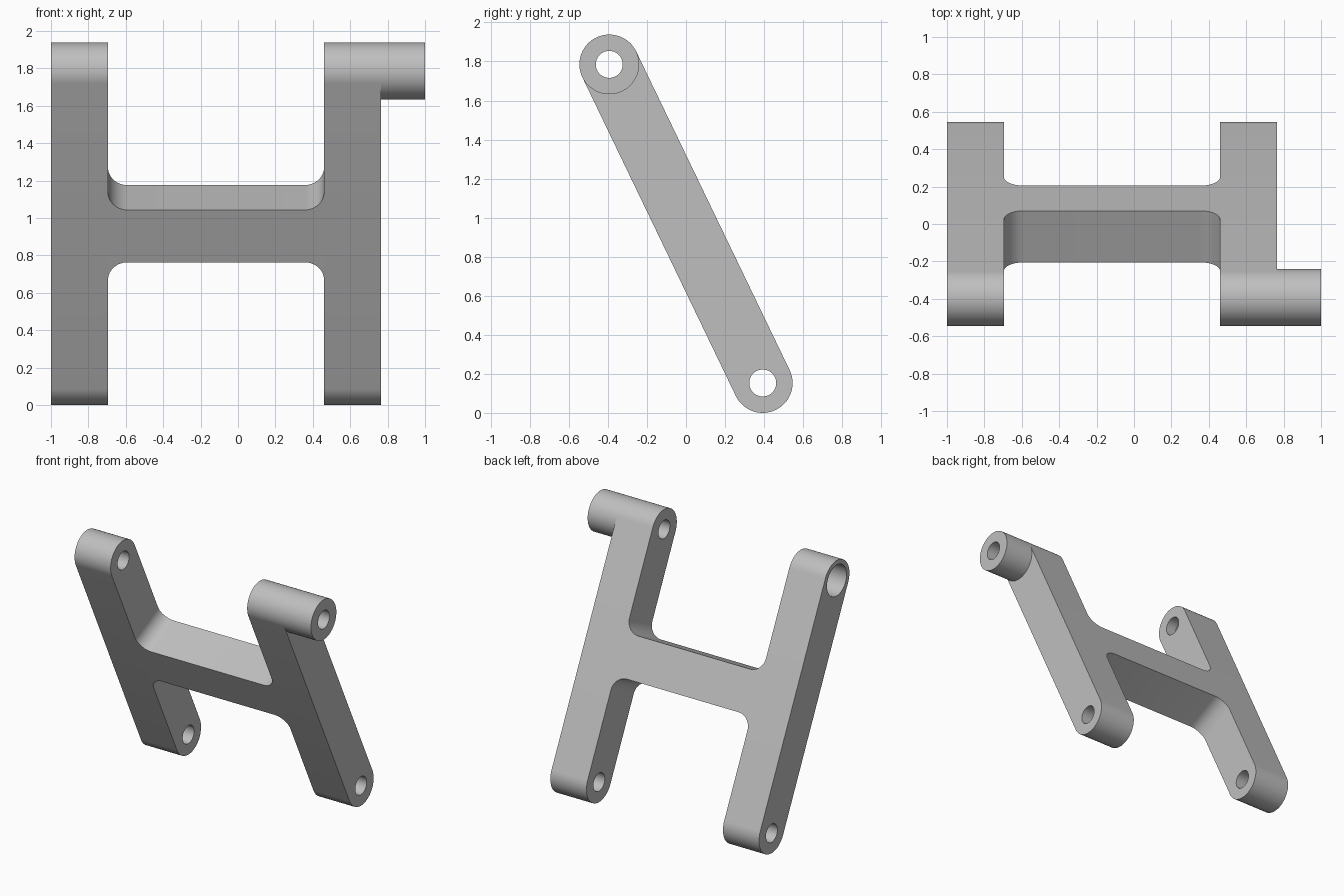
import bpy, bmesh
from math import atan2, cos, sin, pi, hypot, radians
from mathutils import Matrix

if "Cube" in bpy.data.objects:
    bpy.data.objects.remove(bpy.data.objects["Cube"], do_unlink=True)

R = 0.153            # outer radius of the rounded ends
HOLE = 0.069         # pin hole radius
HALF = hypot(0.393, 0.816)          # half distance between pin axes
ARM_W = 0.305
LEFT_IN, RIGHT_IN = -0.695, 0.46    # inner faces of the two arms
RIGHT_OUT = RIGHT_IN + ARM_W
BAR_H, FILLET = 0.155, 0.105
LEAN = Matrix.Translation((0, 0, 0.969)) @ Matrix.Rotation(atan2(0.393, 0.816), 4, 'X')

grey = bpy.data.materials.new("light grey metal")
grey.use_nodes = True
COLOUR = (0.52, 0.52, 0.52, 1)
grey.diffuse_color = COLOUR
grey.node_tree.nodes["Principled BSDF"].inputs["Base Color"].default_value = COLOUR


def arc(cx, cy, r, start, end, steps):
    return [(cx + r * cos(start + (end - start) * i / steps),
             cy + r * sin(start + (end - start) * i / steps)) for i in range(steps + 1)]


def prism(name, outline, axis, lo, hi):
    """Extrude a 2D outline along x (outline is y, z) or along y (outline is x, z)."""
    bm = bmesh.new()
    place = (lambda p, d: (d, p[0], p[1])) if axis == 'X' else (lambda p, d: (p[0], d, p[1]))
    a = [bm.verts.new(place(p, lo)) for p in outline]
    b = [bm.verts.new(place(p, hi)) for p in outline]
    bm.faces.new(a)
    bm.faces.new(b[::-1])
    for i in range(len(a)):
        j = (i + 1) % len(a)
        bm.faces.new((a[i], b[i], b[j], a[j]))
    bmesh.ops.recalc_face_normals(bm, faces=bm.faces)
    mesh = bpy.data.meshes.new(name)
    bm.to_mesh(mesh)
    bm.free()
    mesh.materials.append(grey)
    obj = bpy.data.objects.new(name, mesh)
    bpy.context.collection.objects.link(obj)
    return obj


def rod(name, z, r, lo, hi, steps=64):
    return prism(name, arc(0, z, r, 0, 2 * pi, steps)[:-1], 'X', lo, hi)


def activate(obj):
    bpy.ops.object.select_all(action='DESELECT')
    obj.select_set(True)
    bpy.context.view_layer.objects.active = obj


def drill(obj, z, r, lo, hi):
    cutter = rod("drill_cutter", z, r, lo, hi)
    cutter.hide_render = True
    mod = obj.modifiers.new("hole", 'BOOLEAN')
    mod.operation, mod.solver, mod.object = 'DIFFERENCE', 'EXACT', cutter
    activate(obj)
    bpy.ops.object.modifier_apply(modifier=mod.name)
    bpy.data.objects.remove(cutter, do_unlink=True)


# Two round-ended arms with a pin hole at each end
stadium = arc(0, HALF, R, 0, pi, 32) + arc(0, -HALF, R, pi, 2 * pi, 32)
right_arm = prism("right_arm", stadium, 'X', LEFT_IN - ARM_W, LEFT_IN)
left_arm = prism("left_arm", stadium, 'X', RIGHT_IN, RIGHT_OUT)
for arm in (right_arm, left_arm):
    for z in (-HALF, HALF):
        drill(arm, z, HOLE, -1.2, 1.2)

# Wide counterbore in the outer face of the upper right end
drill(right_arm, HALF, 0.118, -1.2, -0.78)

# Spacer boss on the outer face of the upper left end
boss = rod("spacer_boss", HALF, R, RIGHT_OUT, 1.0)
drill(boss, HALF, HOLE, 0.5, 1.2)

# Crossbar with filleted roots where it meets the arms
c = BAR_H + FILLET
xl, xr = LEFT_IN + FILLET, RIGHT_IN - FILLET
bar_outline = (arc(xl, c, FILLET, pi, 1.5 * pi, 12) + arc(xr, c, FILLET, 1.5 * pi, 2 * pi, 12)
               + arc(xr, -c, FILLET, 0, pi / 2, 12) + arc(xl, -c, FILLET, pi / 2, pi, 12))
crossbar = prism("crossbar", bar_outline, 'Y', -R, R)

# Lean everything forward and shade the round parts smooth
for part in (right_arm, left_arm, boss, crossbar):
    part.data.transform(LEAN)
    activate(part)
    bpy.ops.object.shade_smooth_by_angle(angle=radians(30))
